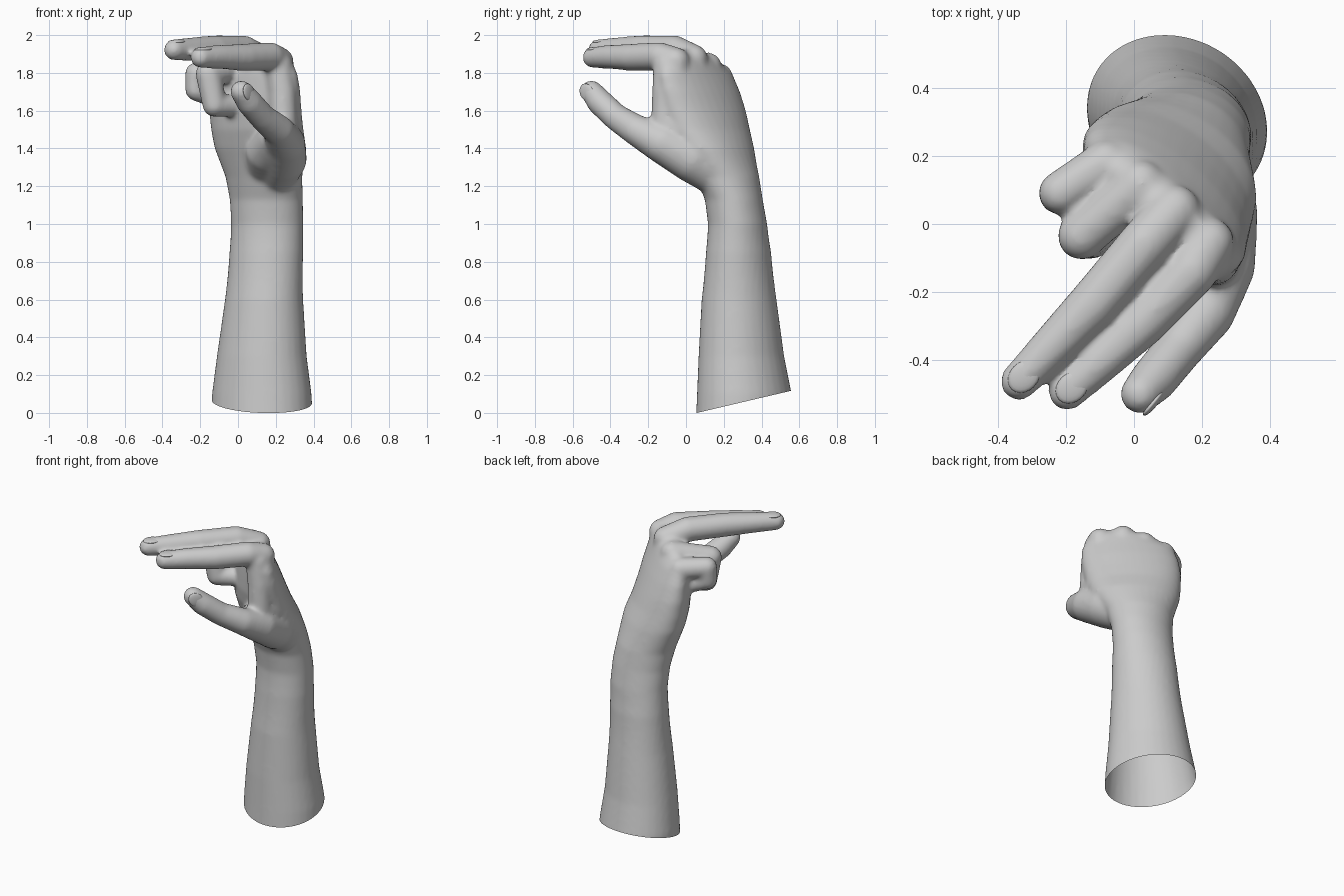
import bpy, bmesh, math
from mathutils import Vector, Matrix

if "Cube" in bpy.data.objects:
    bpy.data.objects.remove(bpy.data.objects["Cube"])

bm = bmesh.new()


def loft(sections, n=32):
    """Closed skin through ellipses: (cx, cy, z, half width, half depth, angle)."""
    rings = []
    for cx, cy, z, a, b, deg in sections:
        rot = Matrix.Rotation(math.radians(deg), 3, 'Z')
        rings.append([bm.verts.new(rot @ Vector((a * math.cos(t), b * math.sin(t), 0)) + Vector((cx, cy, z)))
                      for t in (2 * math.pi * i / n for i in range(n))])
    for r, s in zip(rings, rings[1:]):
        for i in range(n):
            j = (i + 1) % n
            bm.faces.new((r[i], r[j], s[j], s[i]))
    bm.faces.new(rings[0][::-1])
    bm.faces.new(rings[-1])


def limb(points, steps=9):
    """Rounded tapering limb through (x, y, z, radius) joints."""
    for p, q in zip(points, points[1:]):
        for k in range(steps + 1):
            x, y, z, r = Vector(p).lerp(Vector(q), k / steps)
            bmesh.ops.create_icosphere(bm, subdivisions=3, radius=r, matrix=Matrix.Translation((x, y, z)))


# forearm, wrist and palm
loft([(.127, .309, -.08, .284, .246, -35),
      (.126, .309, .1, .276, .238, -35),
      (.126, .293, .3, .248, .216, -35),
      (.138, .281, .6, .215, .190, -35),
      (.150, .278, .85, .200, .168, -22),
      (.155, .273, 1.0, .193, .155, -12),
      (.150, .253, 1.13, .195, .152, -10),
      (.137, .218, 1.25, .208, .164, -20),
      (.119, .160, 1.4, .266, .169, -32),
      (.102, .122, 1.5, .284, .162, -38),
      (.092, .096, 1.6, .294, .149, -40),
      (.091, .073, 1.7, .294, .128, -40),
      (.092, .050, 1.79, .280, .106, -40),
      (.115, .020, 1.87, .210, .082, -41),
      (.140, .003, 1.92, .100, .045, -42)])

# thumb and the ball of the thumb
limb([(.20, .17, 1.25, .11), (.24, .03, 1.345, .125), (.25, -.12, 1.425, .108),
      (.215, -.26, 1.495, .083), (.13, -.37, 1.565, .071), (.06, -.455, 1.645, .070),
      (.018, -.500, 1.702, .059)])
limb([(.14, .16, 1.28, .10), (.15, .01, 1.38, .11), (.20, -.10, 1.45, .10)])
# web between thumb and index finger
limb([(.25, -.02, 1.5, .09), (.24, -.11, 1.54, .075), (.235, -.105, 1.70, .075), (.215, -.10, 1.84, .075)])

# index and middle fingers, straight
limb([(.22, -.05, 1.68, .07), (.22, -.055, 1.86, .076), (.17, -.14, 1.887, .076),
      (.03, -.285, 1.882, .073), (-.10, -.405, 1.885, .064), (-.197, -.493, 1.882, .056)])
limb([(.13, .04, 1.68, .07), (.12, .04, 1.875, .076), (.03, -.06, 1.922, .077),
      (-.12, -.235, 1.926, .074), (-.24, -.36, 1.925, .064), (-.338, -.463, 1.922, .056)])

# ring and little fingers, curled into the palm
limb([(.03, .125, 1.66, .07), (.02, .115, 1.835, .074), (-.155, -.035, 1.795, .071),
      (-.125, -.040, 1.63, .064), (.01, .035, 1.622, .056)])
limb([(-.07, .17, 1.60, .07), (-.082, .178, 1.78, .07), (-.217, .092, 1.795, .064),
      (-.220, .088, 1.71, .06), (-.12, .12, 1.665, .052)])

# fuse all parts into one soft skin
mesh = bpy.data.meshes.new("hand_and_forearm")
bm.to_mesh(mesh)
bm.free()
hand = bpy.data.objects.new("hand_and_forearm", mesh)
bpy.context.collection.objects.link(hand)
remesh = hand.modifiers.new("fuse", 'REMESH')
remesh.mode = 'VOXEL'
remesh.voxel_size = .012
soft = hand.modifiers.new("soften", 'SMOOTH')
soft.factor = .5
soft.iterations = 12
deps = bpy.context.evaluated_depsgraph_get()
fused = bpy.data.meshes.new_from_object(hand.evaluated_get(deps))
hand.modifiers.clear()
hand.data = fused

# slanted open end of the forearm
bm = bmesh.new()
bm.from_mesh(fused)
bmesh.ops.bisect_plane(bm, geom=bm.verts[:] + bm.edges[:] + bm.faces[:], plane_co=(0, .058, 0),
                       plane_no=(0, -.235, 1), clear_inner=True)
bm.to_mesh(fused)
bm.free()
fused.shade_smooth()

# fingernails
nails = {"thumb_nail": ((.058, -.526, 1.697), (-.5, -.6, .7), (.75, -.6, .02)),
         "index_nail": ((-.183, -.481, 1.925), (-.72, -.68, -.04), (0, 0, 1)),
         "middle_nail": ((-.324, -.449, 1.965), (-.69, -.72, -.04), (0, 0, 1))}
for name, (pos, along, up) in nails.items():
    y = Vector(along).normalized()
    x = y.cross(Vector(up)).normalized()
    rot = Matrix((x, y, x.cross(y))).transposed().to_4x4()
    nail = bpy.data.meshes.new(name)
    bm = bmesh.new()
    bmesh.ops.create_uvsphere(bm, u_segments=20, v_segments=10, radius=1,
                              matrix=Matrix.Translation(pos) @ rot @ Matrix.Diagonal((.042, .052, .012, 1)))
    bm.to_mesh(nail)
    bm.free()
    nail.shade_smooth()
    bpy.context.collection.objects.link(bpy.data.objects.new(name, nail))
